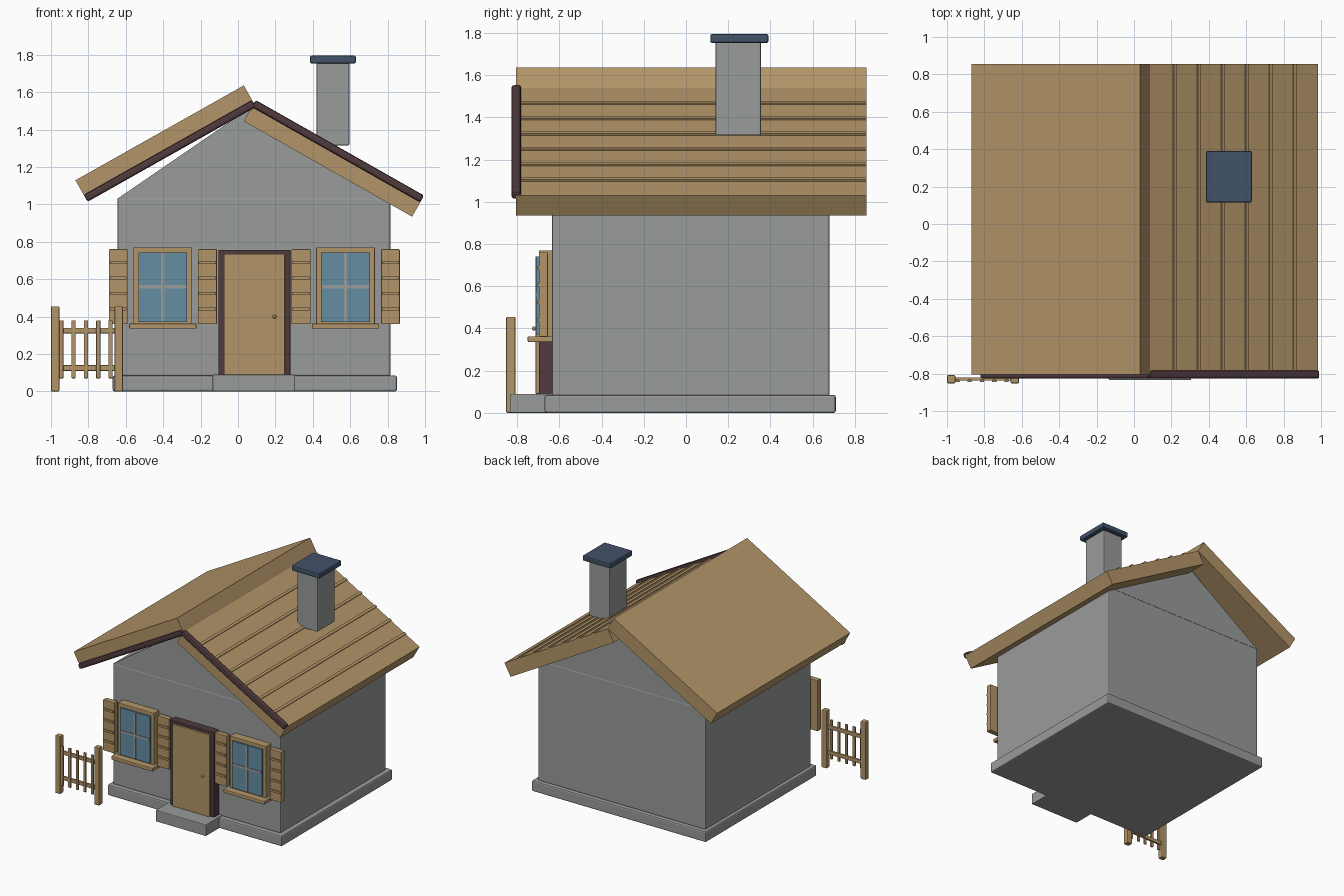
import bpy
import bmesh
import math
from mathutils import Matrix, Vector

cube = bpy.data.objects.get("Cube")
if cube:
    bpy.data.objects.remove(cube, do_unlink=True)


def material(name, rgb):
    mat = bpy.data.materials.new(name)
    mat.use_nodes = True
    mat.diffuse_color = (*rgb, 1)
    mat.node_tree.nodes["Principled BSDF"].inputs["Base Color"].default_value = (*rgb, 1)
    return mat


WOOD = material("warm wood", (0.45, 0.30, 0.14))
STONE = material("grey stone", (0.32, 0.33, 0.325))
TRIM = material("dark brown trim", (0.08, 0.042, 0.047))
SLATE = material("blue slate", (0.055, 0.085, 0.14))
GLASS = material("window glass", (0.13, 0.27, 0.36))


def finish(name, bm, mat, bevel=0):
    mesh = bpy.data.meshes.new(name)
    bm.to_mesh(mesh)
    bm.free()
    mesh.materials.append(mat)
    obj = bpy.data.objects.new(name, mesh)
    bpy.context.collection.objects.link(obj)
    if bevel:
        mod = obj.modifiers.new("soft edges", "BEVEL")
        mod.width = bevel
        mod.segments = 2
    return obj


def box(name, x, y, z, mat, bevel=0.0):
    """Box from (min, max) pairs on each axis."""
    size = [b - a for a, b in (x, y, z)]
    mid = [(a + b) / 2 for a, b in (x, y, z)]
    bm = bmesh.new()
    bmesh.ops.create_cube(bm, size=1)
    bmesh.ops.scale(bm, vec=size, verts=bm.verts)
    obj = finish(name, bm, mat, bevel)
    obj.location = mid
    return obj


def sloped_box(name, start, end, low, high, y, mat, bevel=0.0):
    """Box following a line in the xz plane, from low to high across it."""
    a, b = Vector((start[0], 0, start[1])), Vector((end[0], 0, end[1]))
    along = b - a
    obj = box(name, (0, along.length), y, (low, high), mat, bevel)
    turn = Matrix.Rotation(-math.atan2(along.z, along.x), 4, "Y")
    obj.matrix_world = Matrix.Translation(a) @ turn @ Matrix.Translation(obj.location)
    return obj


# Foundation, step and walls
box("foundation", (-0.67, 0.85), (-0.67, 0.71), (0, 0.085), STONE, 0.01)
box("front_step", (-0.135, 0.305), (-0.835, -0.6), (0, 0.09), STONE, 0.005)
box("walls", (-0.645, 0.815), (-0.635, 0.68), (0.08, 1.035), STONE, 0.01)

# Gable prism
bm = bmesh.new()
tri = [bm.verts.new(p) for p in ((-0.645, -0.635, 1.03), (0.815, -0.635, 1.03), (0.085, -0.635, 1.53))]
face = bm.faces.new(tri)
ext = bmesh.ops.extrude_face_region(bm, geom=[face])
bmesh.ops.translate(bm, vec=(0, 1.315, 0), verts=[v for v in ext["geom"] if isinstance(v, bmesh.types.BMVert)])
bmesh.ops.recalc_face_normals(bm, faces=bm.faces)
finish("gable", bm, STONE)

# Roof: the left panel lies above the pitch line, the right one below it
RIDGE = Vector((0.085, 1.54))
LEFT_EAVE = Vector((-0.815, 1.033))
RIGHT_EAVE = Vector((0.985, 1.03))
ROOF_Y = (-0.805, 0.855)
TRIM_Y = (-0.827, -0.782)
sloped_box("roof_left", LEFT_EAVE, RIDGE, 0, 0.11, ROOF_Y, WOOD)
sloped_box("roof_right", RIDGE, RIGHT_EAVE, -0.11, 0, ROOF_Y, WOOD)
sloped_box("gable_trim_left", LEFT_EAVE, RIDGE, -0.022, 0.02, TRIM_Y, TRIM, 0.012)
sloped_box("gable_trim_right", RIDGE, RIGHT_EAVE, -0.022, 0.02, TRIM_Y, TRIM, 0.012)
for i in range(6):
    p = RIDGE.lerp(RIGHT_EAVE, 0.137 + 0.1425 * i)
    q = RIDGE.lerp(RIGHT_EAVE, 0.156 + 0.1425 * i)
    sloped_box(f"roof_batten_{i + 1}", p, q, -0.005, 0.009, ROOF_Y, WOOD)

# Chimney
box("chimney", (0.42, 0.595), (0.14, 0.355), (1.315, 1.76), STONE, 0.006)
box("chimney_cap", (0.385, 0.63), (0.115, 0.39), (1.753, 1.795), SLATE, 0.008)

# Door with frame and knob
box("door", (-0.075, 0.25), (-0.713, -0.63), (0.09, 0.735), WOOD, 0.004)
box("door_frame_left", (0.245, 0.28), (-0.697, -0.63), (0.085, 0.757), TRIM, 0.005)
box("door_frame_right", (-0.105, -0.07), (-0.697, -0.63), (0.085, 0.757), TRIM, 0.005)
box("door_frame_top", (-0.105, 0.28), (-0.697, -0.63), (0.728, 0.757), TRIM, 0.005)
bm = bmesh.new()
bmesh.ops.create_uvsphere(bm, u_segments=12, v_segments=8, radius=0.01)
for f in bm.faces:
    f.smooth = True
knob = finish("door_knob", bm, WOOD)
knob.location = (0.195, -0.72, 0.40)


def window(side, cx):
    x0, x1 = cx - 0.157, cx + 0.157
    y = (-0.697, -0.63)
    for label, xs, zs in (
        ("top", (x0, x1), (0.738, 0.77)),
        ("bottom", (x0, x1), (0.35, 0.38)),
        ("outer", (x0, x0 + 0.03), (0.35, 0.77)),
        ("inner", (x1 - 0.03, x1), (0.35, 0.77)),
    ):
        box(f"{side}_window_frame_{label}", xs, y, zs, WOOD, 0.004)
    box(f"{side}_window_glass", (x0 + 0.027, x1 - 0.027), (-0.71, -0.64), (0.372, 0.742), GLASS)
    box(f"{side}_window_upright", (cx - 0.009, cx + 0.009), (-0.714, -0.70), (0.375, 0.74), STONE)
    box(f"{side}_window_crossbar", (x0 + 0.03, x1 - 0.03), (-0.714, -0.70), (0.551, 0.569), STONE)
    box(f"{side}_window_sill", (cx - 0.18, cx + 0.18), (-0.75, -0.63), (0.335, 0.363), WOOD, 0.005)


def shutter(name, x0, x1):
    box(name, (x0, x1), (-0.697, -0.655), (0.36, 0.76), WOOD, 0.004)
    for i in range(4):
        z = 0.44 + 0.083 * i
        box(f"{name}_slat_{i + 1}", (x0 + 0.005, x1 - 0.005), (-0.706, -0.69), (z - 0.008, z + 0.008), WOOD)


# Windows and shutters
window("right", -0.402)
window("left", 0.575)
shutter("right_outer_shutter", -0.69, -0.59)
shutter("right_inner_shutter", -0.215, -0.113)
shutter("left_inner_shutter", 0.285, 0.388)
shutter("left_outer_shutter", 0.765, 0.865)

# Fence
for name, x in (("outer", -1.0), ("inner", -0.66)):
    box(f"fence_post_{name}", (x, x + 0.045), (-0.852, -0.808), (0, 0.455), WOOD, 0.006)
for name, z in (("lower", 0.11), ("upper", 0.31)):
    box(f"fence_rail_{name}", (-0.97, -0.64), (-0.838, -0.82), (z, z + 0.03), WOOD, 0.004)
for i in range(5):
    x = -0.945 + 0.066 * i
    box(f"fence_picket_{i + 1}", (x - 0.011, x + 0.011), (-0.846, -0.832), (0.07, 0.38), WOOD, 0.003)
